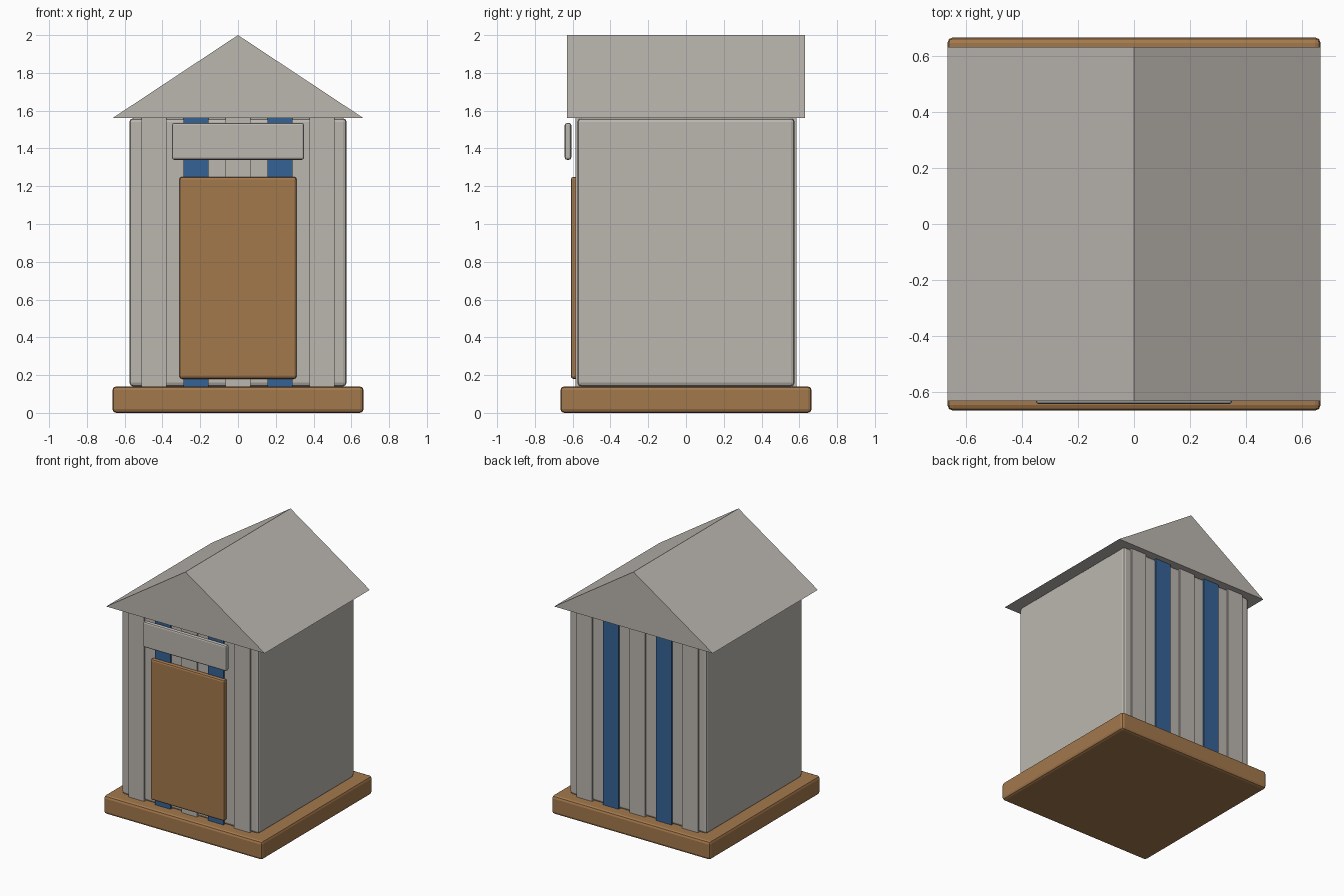
import bpy
import bmesh

cube = bpy.data.objects.get("Cube")
if cube:
    bpy.data.objects.remove(cube, do_unlink=True)


def material(name, rgb):
    m = bpy.data.materials.new(name)
    m.use_nodes = True
    m.diffuse_color = (*rgb, 1)
    m.node_tree.nodes["Principled BSDF"].inputs["Base Color"].default_value = (*rgb, 1)
    return m


white = material("weathered white", (0.50, 0.47, 0.43))
blue = material("stripe blue", (0.035, 0.125, 0.31))
wood = material("warm wood", (0.37, 0.19, 0.073))


def finish(name, bm, mat):
    bmesh.ops.recalc_face_normals(bm, faces=bm.faces)
    mesh = bpy.data.meshes.new(name)
    bm.to_mesh(mesh)
    bm.free()
    mesh.materials.append(mat)
    obj = bpy.data.objects.new(name, mesh)
    bpy.context.collection.objects.link(obj)
    return obj


def box(name, low, high, mat, bevel=0.0):
    """Box between two corners, with optional softened edges."""
    bm = bmesh.new()
    bmesh.ops.create_cube(bm, size=1)
    for v in bm.verts:
        v.co = [high[i] if v.co[i] > 0 else low[i] for i in range(3)]
    obj = finish(name, bm, mat)
    if bevel:
        mod = obj.modifiers.new("soft edges", "BEVEL")
        mod.width = bevel
        mod.segments = 2
    return obj


# Plinth and hut body
FLOOR, EAVES, RIDGE = 0.14, 1.56, 2.0
box("base", (-0.665, -0.665, 0), (0.665, 0.665, FLOOR), wood, 0.02)
box("body", (-0.575, -0.575, FLOOR), (0.575, 0.575, EAVES), white, 0.02)

# Alternating boards on the front and back walls
for side, wall in ((-1, "front"), (1, "back")):
    for i in range(-2, 3):
        x = i * 0.222
        y0, y1 = sorted((side * 0.56, side * 0.585))
        box(f"{wall}_board_{i + 3}", (x - 0.066, y0, FLOOR),
            (x + 0.066, y1, EAVES), blue if i % 2 else white)

# Door and blank sign board
box("door", (-0.31, -0.61, 0.18), (0.31, -0.57, 1.25), wood, 0.014)
box("sign_board", (-0.35, -0.642, 1.34), (0.35, -0.607, 1.535), white, 0.012)

# Gabled roof, a solid triangular prism
bm = bmesh.new()
gable = bm.faces.new([bm.verts.new((x, -0.63, z)) for x, z in
                      ((-0.665, EAVES), (0.665, EAVES), (0, RIDGE))])
back = bmesh.ops.extrude_face_region(bm, geom=[gable], use_keep_orig=True)
bmesh.ops.translate(bm, vec=(0, 1.26, 0),
                    verts=[g for g in back["geom"] if isinstance(g, bmesh.types.BMVert)])
finish("roof", bm, white)
